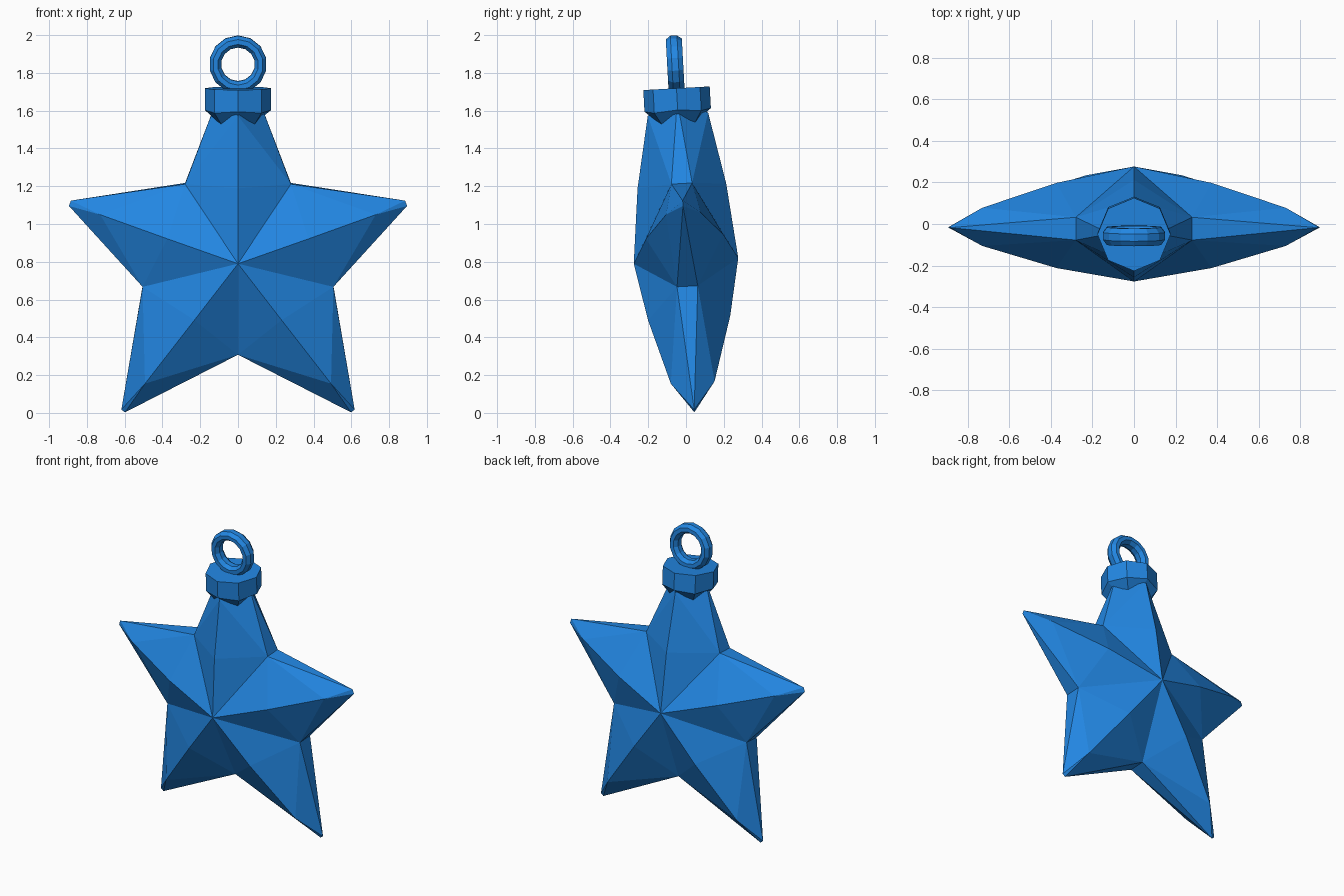
import bpy, bmesh, math
from mathutils import Matrix, Vector

if "Cube" in bpy.data.objects:
    bpy.data.objects.remove(bpy.data.objects["Cube"])

blue = bpy.data.materials.new("blue")
blue.diffuse_color = (0.016, 0.24, 0.76, 1)
blue.use_nodes = True
blue.node_tree.nodes["Principled BSDF"].inputs["Base Color"].default_value = blue.diffuse_color
C = Vector((0, 0, 0.805))
# The whole ornament leans slightly forward about the star's centre
LEAN = Matrix.Translation(C) @ Matrix.Rotation(0.055, 4, 'X') @ Matrix.Translation(-C)


def finish(bm, name):
    bm.transform(LEAN)
    bmesh.ops.recalc_face_normals(bm, faces=bm.faces)
    me = bpy.data.meshes.new(name)
    bm.to_mesh(me)
    bm.free()
    me.materials.append(blue)
    ob = bpy.data.objects.new(name, me)
    bpy.context.collection.objects.link(ob)
    return ob


# Star body: five faceted arms, clockwise from the top
# arm: tip x, tip z, tip half width, mid ridge (fraction, depth), outer ridge (fraction, depth)
arms = [(0, 1.65, .115, .47, .235, .92, .16),
        (.89, 1.11, .015, .42, .205, .82, .092),
        (.608, .009, .012, .38, .218, .81, .116),
        (-.608, .009, .012, .38, .218, .81, .116),
        (-.89, 1.11, .015, .42, .205, .82, .092)]
inner = [(.28, 1.215), (.505, .67), (0, .31), (-.505, .67), (-.28, 1.215)]

bm = bmesh.new()
sides = (-1, 1)
apex = {s: bm.verts.new((0, s * .277, C.z)) for s in sides}
valley = [{s: bm.verts.new((x, s * .055, z)) for s in sides} for x, z in inner]
for i, (tx, tz, w, f1, d1, f2, d2) in enumerate(arms):
    tip = Vector((tx, 0, tz))
    d = (tip - C).normalized()
    across = Vector((d.z, 0, -d.x)) * w
    ends = [(valley[i - 1], bm.verts.new(tip - across)),
            (valley[i], bm.verts.new(tip + across))]
    for s in sides:
        p, q = C.lerp(tip, f1), C.lerp(tip, f2)
        mid = bm.verts.new((p.x, s * d1, p.z))
        outer = bm.verts.new((q.x, s * d2, q.z))
        for v, t in ends:
            bm.faces.new((apex[s], mid, v[s]))
            bm.faces.new((v[s], mid, outer))
            bm.faces.new((v[s], outer, t))
        bm.faces.new((outer, ends[0][1], ends[1][1]))
    for v, t in ends:
        bm.faces.new((v[-1], v[1], t))
finish(bm, "star_body")

# Cap: octagonal collar with four points dipping down over the top arm
bm = bmesh.new()
rings = []
for r_axis, r_diag, z_axis, z_diag in ((.176, .176, 1.72, 1.72), (.176, .176, 1.605, 1.595),
                                       (.125, .118, 1.575, 1.525)):
    ring = []
    for k in range(8):
        a = k * math.pi / 4
        r, z = (r_diag, z_diag) if k % 2 else (r_axis, z_axis)
        ring.append(bm.verts.new((r * math.cos(a), r * math.sin(a), z)))
    rings.append(ring)
for a, b in zip(rings, rings[1:]):
    for k in range(8):
        n = (k + 1) % 8
        bm.faces.new((a[k], a[n], b[n], b[k]))
bm.faces.new(rings[0])
bm.faces.new(rings[-1])
finish(bm, "cap")

# Hanging ring: upright low-poly torus, thicker from front to back
bm = bmesh.new()
N, M = 14, 8
grid = []
for i in range(N):
    a = (i + .5) * math.tau / N + math.pi / N
    row = []
    for j in range(M):
        b = (j + .5) * math.tau / M
        r = .121 + .034 * math.cos(b)
        row.append(bm.verts.new((r * math.sin(a), .046 * math.sin(b), 1.847 + r * math.cos(a))))
    grid.append(row)
for i in range(N):
    for j in range(M):
        k, l = (i + 1) % N, (j + 1) % M
        bm.faces.new((grid[i][j], grid[k][j], grid[k][l], grid[i][l]))
finish(bm, "hanging_ring")
